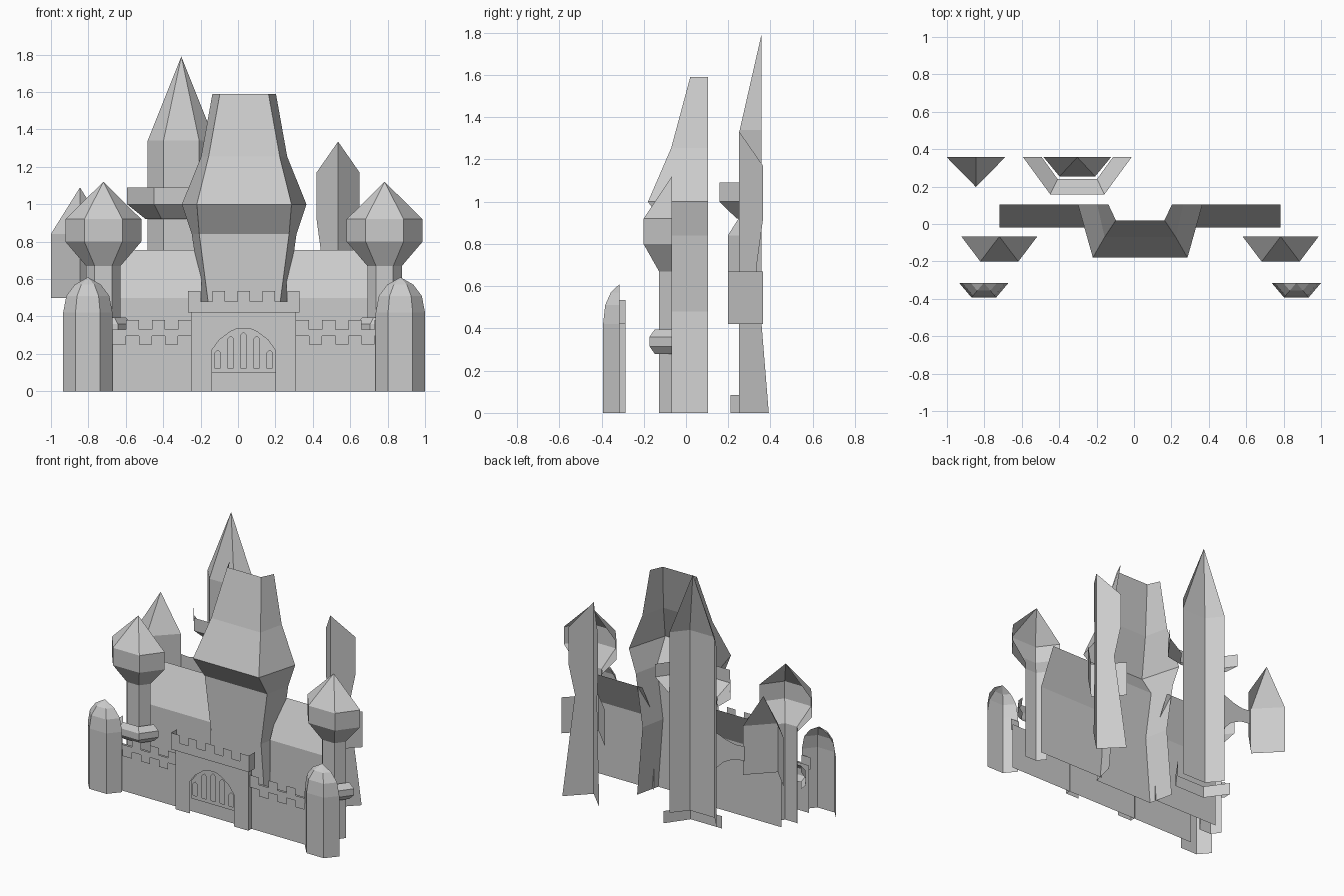
import bpy, bmesh

cube = bpy.data.objects.get("Cube")
if cube:
    bpy.data.objects.remove(cube, do_unlink=True)

stone = bpy.data.materials.new("grey_stone")
stone.use_nodes = True
GREY = (0.6, 0.6, 0.6, 1)
stone.diffuse_color = GREY
stone.node_tree.nodes["Principled BSDF"].inputs["Base Color"].default_value = GREY


def finish(name, bm):
    mesh = bpy.data.meshes.new(name)
    bm.to_mesh(mesh)
    bm.free()
    mesh.materials.append(stone)
    obj = bpy.data.objects.new(name, mesh)
    bpy.context.collection.objects.link(obj)


def loft(name, rows):
    """Open strip of quads between rows of points, merged at tips."""
    bm = bmesh.new()
    rows = [[bm.verts.new(p) for p in row] for row in rows]
    for low, high in zip(rows, rows[1:]):
        for i in range(len(low) - 1):
            bm.faces.new((low[i], low[i + 1], high[i + 1], high[i]))
    bmesh.ops.remove_doubles(bm, verts=bm.verts, dist=0.0005)
    finish(name, bm)


def shell(name, cx, back, rings):
    """Half tower, open behind. Rings are (z, half width, front half width, depth)."""
    loft(name, [[(cx - h, back, z), (cx - f, back - d, z),
                 (cx + f, back - d, z), (cx + h, back, z)]
                for z, h, f, d in rings])


def scaled(name, cx, back, profile, front, depth):
    """Half tower whose section keeps its proportions. Profile is (z, half width)."""
    shell(name, cx, back, [(z, h, h * front, h * depth) for z, h in profile])


def sheet(name, y, *outlines):
    """Upright flat wall facing forward: first (x, z) outline, then its holes."""
    bm = bmesh.new()
    edges = []
    for outline in outlines:
        vs = [bm.verts.new((x, y, z)) for x, z in outline]
        edges += [bm.edges.new((a, b)) for a, b in zip(vs, vs[1:] + vs[:1])]
    bmesh.ops.triangle_fill(bm, edges=edges, use_beauty=True)
    bm.normal_update()
    for face in bm.faces:
        if face.normal.y > 0:
            face.normal_flip()
    finish(name, bm)


def box_outline(x0, x1, z0, z1):
    return [(x0, z0), (x1, z0), (x1, z1), (x0, z1)]


def returns(name, x0, x1, front, back, z0, z1):
    """Pair of side walls running back from a front wall."""
    for side, x, ys in (("right", x0, (back, front)), ("left", x1, (front, back))):
        loft(side + "_" + name, [[(x, y, z) for y in ys] for z in (z0, z1)])


def teeth(x0, x1, low, high, merlons):
    """Battlement line from left to right, starting and ending on a merlon."""
    count = 2 * merlons - 1
    step = (x1 - x0) / count
    line = []
    for i in range(count):
        z = low if i % 2 else high
        line += [(x0 + i * step, z), (x0 + (i + 1) * step, z)]
    return line


# Front corner turrets with rounded caps
for side, x in (("right", -0.803), ("left", 0.868)):
    scaled(side + "_corner_turret", x, -0.315,
           [(0, 0.132), (0.42, 0.132), (0.51, 0.115), (0.57, 0.07), (0.61, 0)],
           0.5, 0.59)

# Curtain walls with battlement strips
for side, x0, x1 in (("right", -0.74, -0.25), ("left", 0.31, 0.80)):
    sheet(side + "_curtain_wall", -0.295, box_outline(x0, x1, 0, 0.33))
    top = teeth(x0, x1, 0.33, 0.38, 4)
    bottom = teeth(x0, x1, 0.25, 0.295, 4)
    sheet(side + "_parapet", -0.31, bottom + top[::-1])

# Gatehouse: front with an arched opening, side returns and wall behind
GX0, GX1, DX0, DX1, GY, GBACK = -0.25, 0.31, -0.14, 0.20, -0.33, -0.287
MID = (DX0 + DX1) / 2
half_arch = [(0.17, 0.22), (0.13, 0.275), (0.07, 0.32), (0.03, 0.337)]
arch = [(MID - w, z) for w, z in half_arch] + [(MID + w, z) for w, z in half_arch[::-1]]
sheet("gate_front", GY, [(GX0, 0), (DX0, 0)] + arch
      + [(DX1, 0), (GX1, 0), (GX1, 0.43), (GX0, 0.43)])
returns("gate_side", GX0, GX1, GY, GBACK, 0, 0.43)
sheet("gate_back_wall", -0.295, box_outline(GX0, GX1, 0, 0.42))

# Recessed gate with slots between its bars
slots = []
for i, top in enumerate((0.22, 0.295, 0.315, 0.295, 0.22)):
    x = MID + (i - 2) * 0.0695
    slots.append([(x - 0.016, 0.125), (x + 0.016, 0.125), (x + 0.016, top - 0.015),
                  (x, top), (x - 0.016, top - 0.015)])
sheet("barred_gate", GY + 0.015, [(DX0, 0.10)] + arch + [(DX1, 0.10)], *slots)

# Gate battlement with overhanging ends
BX0, BX1, BY = -0.268, 0.33, -0.352
sheet("gate_battlement", BY, [(BX0, 0.42), (BX1, 0.42)]
      + teeth(BX0, BX1, 0.48, 0.535, 5)[::-1])
returns("battlement_end", BX0, BX1, BY, GBACK, 0.42, 0.535)

# Bulbous middle turrets with collars
for side, x in (("right", -0.72), ("left", 0.784)):
    scaled(side + "_bulb_turret", x, -0.067,
           [(0, 0.092), (0.67, 0.092), (0.80, 0.203), (0.92, 0.203), (1.12, 0)],
           0.5, 0.66)
    scaled(side + "_turret_collar", x, -0.067,
           [(0.28, 0.12), (0.315, 0.155), (0.36, 0.155), (0.395, 0.12)], 0.5, 0.68)

# Main hall walls with sloping roofs
for side, x0, x1 in (("right", -0.72, -0.196), ("left", 0.26, 0.784)):
    loft(side + "_hall", [[(x0, y, z), (x1, y, z)]
                          for y, z in ((-0.02, 0), (-0.02, 0.5), (0.105, 0.755))])

# Main keep
shell("main_keep", 0.033, 0.105,
      [(0, 0.27, 0.23, 0.175), (0.48, 0.228, 0.193, 0.175),
       (0.84, 0.28, 0.24, 0.175), (1.0, 0.333, 0.253, 0.285),
       (1.255, 0.23, 0.19, 0.175), (1.59, 0.17, 0.13, 0.085)])

# Tall rear tower standing on a wider foot, with a balcony
TX, TY = -0.303, 0.357
scaled("tall_tower", TX, TY, [(0.085, 0.18), (1.34, 0.18), (1.79, 0)], 0.53, 0.57)
shell("tall_tower_foot", TX, TY, [(0, 0.225, 0.12, 0.147), (0.085, 0.225, 0.12, 0.147)])
shell("tall_tower_balcony", TX, TY,
      [(0.92, 0.19, 0.105, 0.117), (1.0, 0.29, 0.145, 0.198), (1.09, 0.29, 0.145, 0.198)])

# Rear turret and the bridge that carries it
scaled("rear_turret", -0.845, TY, [(0.5, 0.156), (0.84, 0.156), (1.09, 0)], 0, 1.02)
sheet("bridge", TY, [(-0.70, 0.60), (-0.62, 0.59), (-0.54, 0.55), (-0.48, 0.49),
                     (-0.48, 0.74), (-0.56, 0.71), (-0.63, 0.695), (-0.70, 0.70)])

# Wedge tower: two upright walls meeting at a ridge with a pointed top
WX, RIDGE = 0.535, 0.25
loft("wedge_tower", [[(WX - w, RIDGE + w, z), (WX, RIDGE, zr), (WX + w, RIDGE + w, z)]
                     for z, w, zr in ((0, 0.142, 0), (0.70, 0.085, 0.70),
                                      (0.92, 0.115, 0.92), (1.17, 0.115, 1.335))])
shell("wedge_tower_band", WX, 0.365, [(z, 0.167, 0, 0.167) for z in (0.42, 0.67)])
